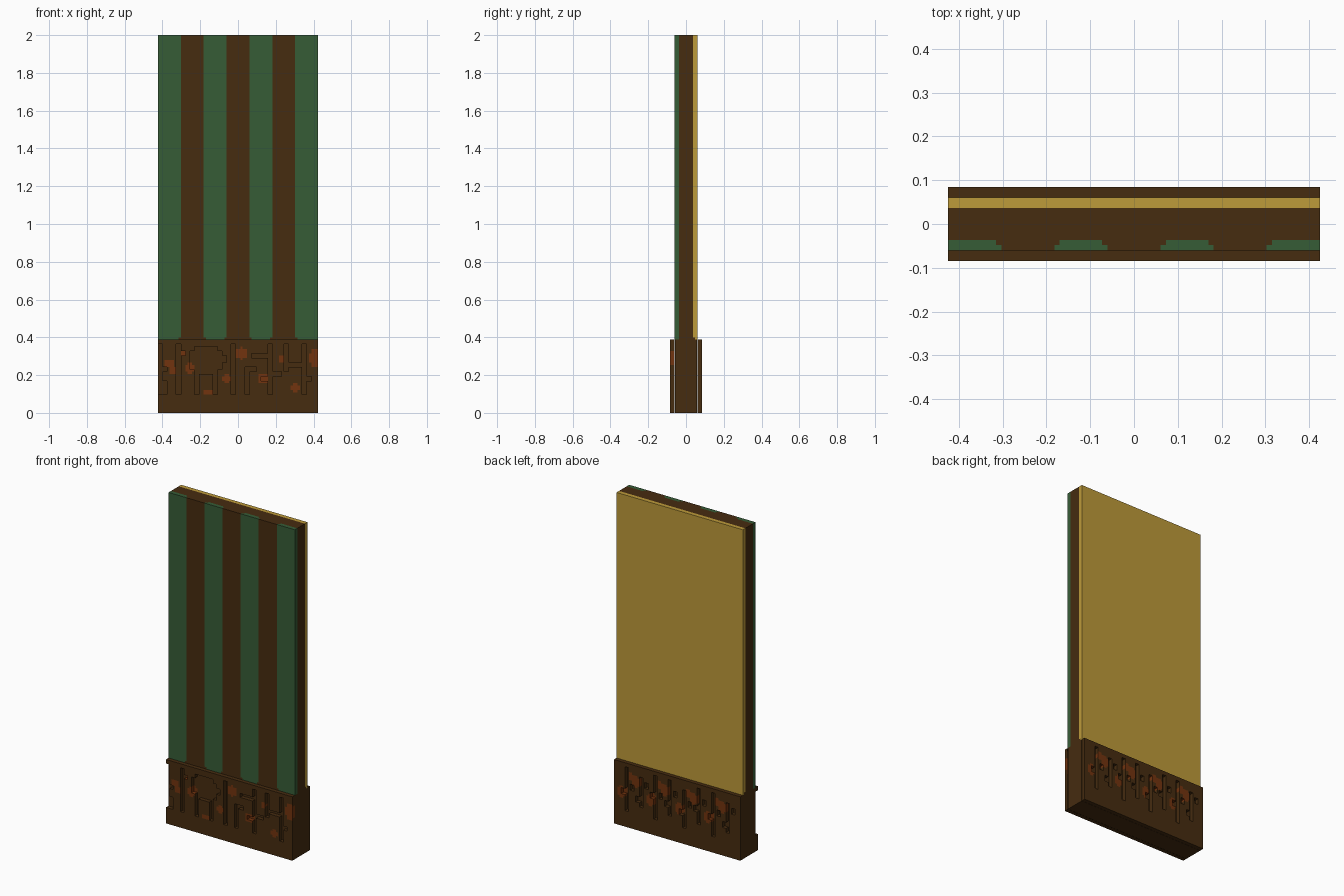
import bpy, bmesh

if "Cube" in bpy.data.objects:
    bpy.data.objects.remove(bpy.data.objects["Cube"])

V = 2 / 165          # one block unit; all sizes below are in blocks
TOP, BASE = 165, 32  # heights of panel and plinth


def material(name, rgb):
    m = bpy.data.materials.new(name)
    m.use_nodes = True
    m.diffuse_color = (*rgb, 1)
    bsdf = m.node_tree.nodes["Principled BSDF"]
    bsdf.inputs["Base Color"].default_value = (*rgb, 1)
    bsdf.inputs["Roughness"].default_value = 0.9
    return m


BROWN = material("dark_brown", (0.061, 0.025, 0.005))
GREEN = material("green", (0.037, 0.107, 0.037))
GOLD = material("gold", (0.515, 0.328, 0.042))
RUST = material("rust_orange", (0.17, 0.034, 0.0045))


def finish(bm, name, mats):
    me = bpy.data.meshes.new(name)
    bm.to_mesh(me)
    bm.free()
    for m in mats:
        me.materials.append(m)
    ob = bpy.data.objects.new(name, me)
    bpy.context.scene.collection.objects.link(ob)
    return ob


def boxes(name, mat, spans):
    """One object from boxes given as (x0, x1, y0, y1, z0, z1)."""
    bm = bmesh.new()
    for x0, x1, y0, y1, z0, z1 in spans:
        verts = bmesh.ops.create_cube(bm, size=1)["verts"]
        for v in verts:
            v.co.x = V * (x1 if v.co.x > 0 else x0)
            v.co.y = V * (y1 if v.co.y > 0 else y0)
            v.co.z = V * (z1 if v.co.z > 0 else z0)
    return finish(bm, name, [mat])


# Panel core and gold backing; the backing's lowest row is one block thinner
boxes("panel_core", BROWN, [(-35, 35, -3, 3, BASE, TOP), (-35, 35, 3, 4, BASE, BASE + 1)])
boxes("gold_backing", GOLD, [(-35, 35, 3, 5, BASE + 1, TOP), (-35, 35, 4, 5, BASE, BASE + 1)])

# Green stripes set flush between brown ones, stepped in at the back and the foot
edges = [-35, -25, -15, -5, 5, 15, 25, 35]
green, brown = [], []
for i, (a, b) in enumerate(zip(edges, edges[1:])):
    step = -1 if i % 2 else 1          # brown widens where green narrows
    a2 = a if a == -35 else a + step
    b2 = b if b == 35 else b - step
    out = brown if i % 2 else green
    out += [(a, b, -5, -4, BASE + 1, TOP),
            (a2, b2, -5, -4, BASE, BASE + 1),
            (a2, b2, -4, -3, BASE, TOP)]
boxes("green_stripes", GREEN, green)
boxes("brown_stripes", BROWN, brown)

# Plinth core
boxes("plinth_core", BROWN, [(-35, 35, -4.9, 4.9, 0, BASE)])


def carved_face(name, side, slots, spots):
    """Plinth face two blocks thick with slots (x0, x1, z0, z1) and rust spots (x, z, rx, rz)."""
    bm = bmesh.new()
    grid = [[bm.verts.new((x, 5 * side, z)) for z in range(BASE + 1)] for x in range(-35, 36)]
    for i in range(70):
        for k in range(BASE):
            quad = [grid[i][k], grid[i + 1][k], grid[i + 1][k + 1], grid[i][k + 1]]
            bm.faces.new(quad if side < 0 else quad[::-1])

    def in_slot(f):
        c = f.calc_center_median()
        return any(a < c.x < b and d < c.z < e for a, b, d, e in slots)

    raised = [f for f in bm.faces if not in_slot(f)]
    new = bmesh.ops.extrude_face_region(bm, geom=raised)["geom"]
    for v in new:
        if isinstance(v, bmesh.types.BMVert):
            v.co.y += 2 * side
    old = [f for f in raised if f.is_valid]
    if old:
        bmesh.ops.delete(bm, geom=old, context='FACES')
    for f in bm.faces:
        c = f.calc_center_median()
        f.material_index = int(any(((c.x - x) / rx) ** 2 + ((c.z - z) / rz) ** 2 < 1
                                   for x, z, rx, rz in spots))
    bmesh.ops.recalc_face_normals(bm, faces=bm.faces[:])
    bmesh.ops.scale(bm, vec=(V, V, V), verts=bm.verts[:])
    return finish(bm, name, [BROWN, RUST])


# Front carving: upright slots, an eight-sided hollow with two legs, short branches
front_slots = [(-35, -33, 8, 30), (-35, -31, 8, 14), (-33, -31, 18, 20),
               (-27, -25, 8, 30), (-25, -23, 25, 27),
               (-19, -9, 17, 29), (-21, -7, 19, 27), (-7, -5, 22, 25),
               (-19, -17, 8, 17), (-11, -9, 8, 17),
               (-3, -1, 8, 30), (3, 5, 8, 20), (5, 8, 18, 20),
               (6, 13, 24, 26), (13, 15, 8, 30), (10, 13, 14, 16),
               (15, 19, 16, 18), (20, 22, 18, 30), (22, 28, 20, 22),
               (28, 30, 8, 30), (30, 32, 14, 16)]
front_spots = [(-30, 21.5, 2, 1.6), (-28.5, 18.5, 1.2, 2), (-24, 26, 1.2, 1.2),
               (-21, 19.5, 1.8, 2.6), (-13, 9, 1.7, 1.4), (-5, 15, 1.6, 2.4),
               (1.3, 26, 2.8, 2.6), (11, 15, 2.2, 2.4), (19, 23.5, 1.3, 1.3),
               (25, 11, 1.8, 2.4), (33.5, 24, 2.4, 4)]
carved_face("plinth_front", -1, front_slots, front_spots)

# Back carving: evenly spaced upright slots with alternating small notches
back_slots, back_spots = [], []
for i, x in enumerate(range(-28, 29, 8)):
    low = 8 if i % 2 else 12
    back_slots += [(x - 1, x + 1, low, 30 if i % 3 else 27),
                   (x + 1, x + 3, 14 + 2 * (i % 3), 17 + 2 * (i % 3)),
                   (x - 4, x - 2, 22 - 3 * (i % 2), 25 - 3 * (i % 2))]
    back_spots += [(x + 3, 24 - 7 * (i % 2), 2.4, 2.8)]
    if i % 2:
        back_spots += [(x - 2, 26, 2.2, 1.6)]
carved_face("plinth_back", 1, back_slots, back_spots)
